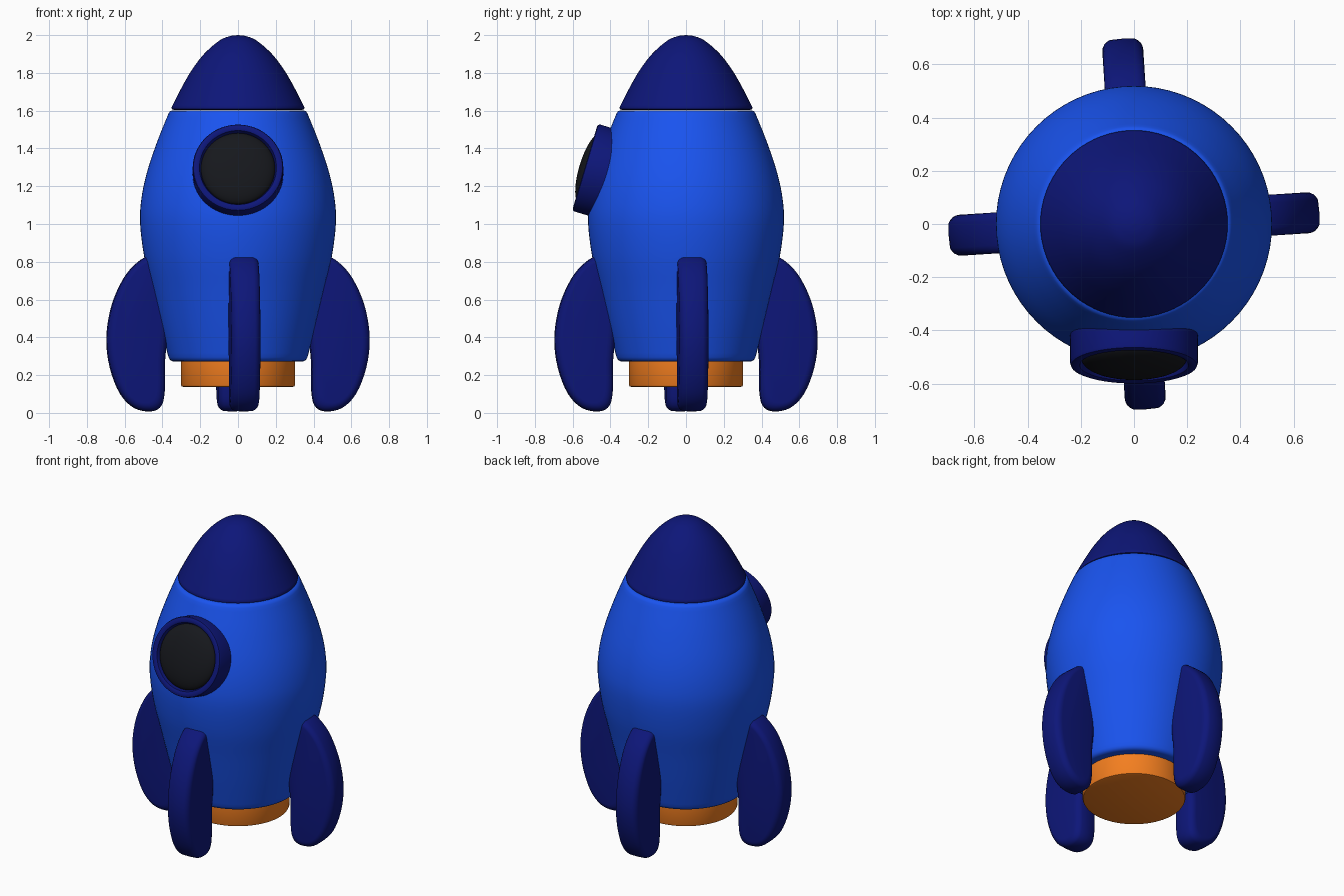
import bpy, bmesh, math
from mathutils import Matrix, Vector

if "Cube" in bpy.data.objects:
    bpy.data.objects.remove(bpy.data.objects["Cube"])


def material(name, rgb):
    m = bpy.data.materials.new(name)
    m.diffuse_color = (*rgb, 1)
    m.use_nodes = True
    m.node_tree.nodes["Principled BSDF"].inputs["Base Color"].default_value = m.diffuse_color
    return m


BLUE = material("blue", (0.01, 0.088, 0.87))
NAVY = material("navy", (0.004, 0.008, 0.19))
ORANGE = material("orange", (0.9, 0.21, 0.014))
BLACK = material("black", (0.008, 0.009, 0.012))


def spline(pts, steps, closed=False):
    """Catmull-Rom curve through 2D points."""
    n = len(pts)
    get = lambda i: Vector(pts[i % n] if closed else pts[max(0, min(n - 1, i))])
    out = []
    for i in range(n if closed else n - 1):
        a, b, c, d = (get(i + k) for k in (-1, 0, 1, 2))
        for s in range(steps):
            t = s / steps
            out.append(0.5 * (2 * b + (c - a) * t + (2 * a - 5 * b + 4 * c - d) * t ** 2
                              + (3 * b - a - 3 * c + d) * t ** 3))
    return out if closed else out + [get(n - 1)]


def finish(bm, name, mat, matrix=Matrix(), angle=40):
    bmesh.ops.remove_doubles(bm, verts=bm.verts, dist=1e-5)
    bmesh.ops.recalc_face_normals(bm, faces=bm.faces)
    me = bpy.data.meshes.new(name)
    bm.to_mesh(me)
    bm.free()
    me.materials.append(mat)
    ob = bpy.data.objects.new(name, me)
    bpy.context.collection.objects.link(ob)
    ob.matrix_world = matrix
    bpy.ops.object.select_all(action='DESELECT')
    ob.select_set(True)
    bpy.context.view_layer.objects.active = ob
    bpy.ops.object.shade_smooth_by_angle(angle=math.radians(angle))
    return ob


def lathe(name, profile, mat, matrix=Matrix(), segments=72):
    """Revolve (radius, height) points about the local z axis."""
    bm = bmesh.new()
    vs = [bm.verts.new((p[0], 0, p[1])) for p in profile]
    es = [bm.edges.new(e) for e in zip(vs, vs[1:])]
    bmesh.ops.spin(bm, geom=vs + es, cent=(0, 0, 0), axis=(0, 0, 1),
                   angle=math.tau, steps=segments, use_duplicate=False)
    return finish(bm, name, mat, matrix)


# Hull with softly rounded rims
hull = spline([(0.368, 0.295), (0.41, 0.46), (0.455, 0.65), (0.497, 0.83), (0.518, 1.0),
               (0.512, 1.13), (0.483, 1.27), (0.43, 1.43), (0.368, 1.585)], 5)
lathe("body", [(0, 0.272), (0.34, 0.272), (0.352, 0.275), (0.362, 0.283)] + hull
      + [(0.36, 1.597), (0.347, 1.602), (0, 1.602)], BLUE)

# Nose cone
nose = spline([(0.352, 1.618), (0.305, 1.71), (0.248, 1.81), (0.18, 1.9),
               (0.1, 1.97), (0.045, 1.994), (0, 2.0)], 5)
lathe("nose_cone", [(0, 1.604), (0.338, 1.604), (0.35, 1.608)] + nose, NAVY)

# Engine nozzle
lathe("nozzle", [(0, 0.138), (0.29, 0.138), (0.298, 0.141), (0.302, 0.149),
                 (0.302, 0.28), (0, 0.28)], ORANGE)

# Porthole, tilted to lie on the hull
tilt = Matrix.Translation((0, -0.535, 1.3)) @ Matrix.Rotation(math.radians(90 - 16.5), 4, 'X')
lathe("porthole_frame", [(0.19, -0.14), (0.24, -0.14), (0.24, -0.014), (0.236, -0.004),
                         (0.227, 0), (0.212, 0), (0.204, -0.004), (0.196, -0.025),
                         (0.19, -0.14)], NAVY, tilt)
dome = [(0.197 * math.cos(a), -0.03 + 0.06 * math.sin(a))
        for a in (i * math.pi / 20 for i in range(11))]
lathe("porthole_glass", dome, BLACK, tilt)

# Four fins: a leaf outline in stacked slices whose rims round over
outline = spline([(0.46, 0.835), (0.53, 0.80), (0.605, 0.715), (0.67, 0.57), (0.698, 0.40),
                  (0.68, 0.24), (0.625, 0.10), (0.55, 0.025), (0.46, 0.008), (0.405, 0.04),
                  (0.388, 0.13), (0.388, 0.27), (0.37, 0.48), (0.38, 0.72), (0.41, 0.81)],
                 4, closed=True)
CENTRE, HALF, THICK, ROUND = Vector((0.543, 0.42)), Vector((0.155, 0.414)), 0.077, 0.045


def fin(name, angle):
    bm = bmesh.new()
    slices = [(math.sin(a), 1 - math.cos(a)) for a in (i * math.pi / 10 for i in range(-5, 6))]
    rings = []
    for s, inset in slices:
        y = math.copysign(THICK - ROUND, s) * (abs(s) > 1e-6) + ROUND * s
        k = [1 - ROUND * inset / h for h in HALF]
        rings.append([bm.verts.new((CENTRE.x + (p.x - CENTRE.x) * k[0], y,
                                    CENTRE.y + (p.y - CENTRE.y) * k[1])) for p in outline])
    n = len(outline)
    for a, b in zip(rings, rings[1:]):
        for i in range(n):
            bm.faces.new((a[i], a[(i + 1) % n], b[(i + 1) % n], b[i]))
    bm.faces.new(rings[0])
    bm.faces.new(rings[-1])
    finish(bm, name, NAVY, Matrix.Rotation(math.radians(angle), 4, 'Z'))


for i, side in enumerate(("right", "back", "left", "front")):
    fin(side + "_fin", 3.7 + 90 * i)
